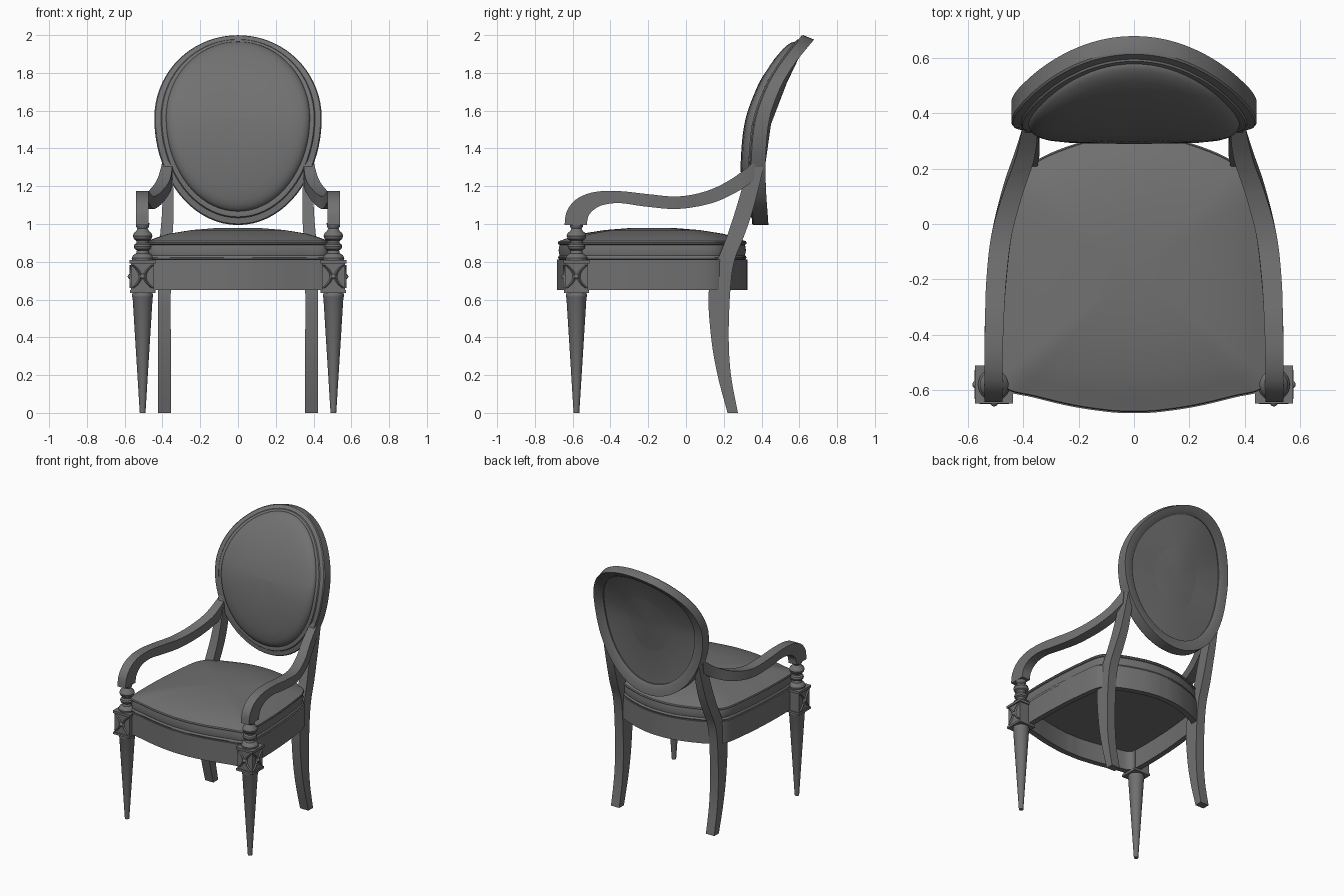
import bpy, bmesh, math
from mathutils import Vector

if "Cube" in bpy.data.objects:
    bpy.data.objects.remove(bpy.data.objects["Cube"])

grey = bpy.data.materials.new("neutral_grey")
grey.use_nodes = True
grey.diffuse_color = (0.165, 0.165, 0.165, 1)
grey.node_tree.nodes["Principled BSDF"].inputs["Base Color"].default_value = grey.diffuse_color


def finish(name, bm, angle=35):
    bmesh.ops.recalc_face_normals(bm, faces=bm.faces)
    mesh = bpy.data.meshes.new(name)
    bm.to_mesh(mesh)
    bm.free()
    mesh.materials.append(grey)
    ob = bpy.data.objects.new(name, mesh)
    bpy.context.collection.objects.link(ob)
    bpy.ops.object.select_all(action="DESELECT")
    ob.select_set(True)
    bpy.context.view_layer.objects.active = ob
    bpy.ops.object.shade_smooth_by_angle(angle=math.radians(angle))


def loft(name, rings, wrap=False):
    """Skin closed rings of points, joining the last ring to the first or capping both."""
    bm = bmesh.new()
    loops = [[bm.verts.new(p) for p in ring] for ring in rings]
    n = len(loops[0])
    pairs = list(zip(loops, loops[1:])) + ([(loops[-1], loops[0])] if wrap else [])
    for a, b in pairs:
        for i in range(n):
            j = (i + 1) % n
            bm.faces.new((a[i], a[j], b[j], b[i]))
    if not wrap:
        for loop in (loops[0], loops[-1]):
            hub = bm.verts.new(sum((v.co for v in loop), Vector()) / n)
            for i in range(n):
                bm.faces.new((loop[i], loop[(i + 1) % n], hub))
    finish(name, bm)


def smooth_path(pts, steps=6):
    """Catmull-Rom resampling of points with any number of coordinates."""
    out = []
    for i in range(len(pts) - 1):
        quad = [pts[max(i - 1, 0)], pts[i], pts[i + 1], pts[min(i + 2, len(pts) - 1)]]
        for k in range(steps):
            t = k / steps
            out.append(tuple(
                0.5 * (2 * b + (c - a) * t + (2 * a - 5 * b + 4 * c - d) * t * t
                       + (3 * b - a - 3 * c + d) * t ** 3)
                for a, b, c, d in zip(*quad)))
    return out + [tuple(pts[-1])]


def strip(name, stations, side):
    """Bar of rectangular section: x centre, half width, then (y, z) of both edges."""
    rings = []
    for x, w, y1, z1, y2, z2 in smooth_path(stations):
        rings.append([(side * (x - w), y1, z1), (side * (x + w), y1, z1),
                      (side * (x + w), y2, z2), (side * (x - w), y2, z2)])
    loft(name, rings)


def circle(cx, cy, r, z, n=28):
    return [(cx + r * math.cos(math.tau * i / n), cy + r * math.sin(math.tau * i / n), z)
            for i in range(n)]


def box(name, centre, size):
    x, y, z = centre
    sx, sy, sz = (s / 2 for s in size)
    loft(name, [[(x - sx, y - sy, h), (x + sx, y - sy, h),
                 (x + sx, y + sy, h), (x - sx, y + sy, h)] for h in (z - sz, z + sz)])


# Backrest: everything follows a curve that leans back towards the top
LEAN = smooth_path([(0.95, 0.39), (1.0, 0.39), (1.2, 0.377), (1.4, 0.38), (1.56, 0.4),
                    (1.7, 0.448), (1.8, 0.5), (1.9, 0.57), (1.99, 0.645)], 8)


def lean(z):
    """Depth and slope of the back at a height."""
    for (z0, y0), (z1, y1) in zip(LEAN, LEAN[1:]):
        slope = (y1 - y0) / (z1 - z0)
        if z <= z1:
            break
    return y0 + slope * (z - z0), slope


def egg(width, up, down, depth, n=72):
    ring = []
    for i in range(n):
        t = math.tau * i / n
        z = 1.56 + math.sin(t) * (up if math.sin(t) > 0 else down)
        y, slope = lean(z)
        # The thickness tilts with the slope
        ring.append((width * math.cos(t), y + depth * (1 - 0.3 * slope),
                     z - depth * 0.35 * slope))
    return ring


def frame_ring(f, depth):
    return egg(0.37 + 0.073 * f, 0.38 + 0.05 * f, 0.485 + 0.08 * f, depth)


frame_profile = [(0, 0.035), (0, -0.04), (0.12, -0.046), (0.45, -0.046), (0.52, -0.039),
                 (0.92, -0.039), (1, -0.032), (1, 0.045), (0.3, 0.045)]
loft("back_frame", [frame_ring(f, d) for f, d in frame_profile], wrap=True)

pad_profile = [(1.0, 0), (1.0, -0.045), (0.99, -0.055), (0.97, -0.064), (0.93, -0.073),
               (0.88, -0.079), (0.75, -0.085), (0.5, -0.088), (0.25, -0.088), (0.03, -0.088)]
loft("back_cushion", [egg(0.381 * s, 0.392 * s, 0.492 * s, d) for s, d in pad_profile])

# Rear panel fans from its rim to a single centre point
bm = bmesh.new()
rim = [bm.verts.new(p) for p in egg(0.375, 0.385, 0.49, 0.025)]
hub = bm.verts.new((0, 0.43, 1.53))
for i in range(len(rim)):
    bm.faces.new((rim[i], rim[(i + 1) % len(rim)], hub))
finish("back_panel", bm)

# Seat outline, from front centre round to rear centre, then mirrored
half = smooth_path([(0, -0.682), (0.08, -0.68), (0.22, -0.66), (0.36, -0.627), (0.47, -0.595),
                    (0.49, -0.5), (0.487, -0.25), (0.468, -0.02), (0.434, 0.16), (0.335, 0.24),
                    (0.18, 0.3), (0.07, 0.322), (0, 0.325)], 5)
outline = half + [(-x, y) for x, y in half[-2:0:-1]]


def seat_ring(s, z):
    return [(x * s, -0.18 + (y + 0.18) * s, z) for x, y in outline]


loft("seat_rail", [seat_ring(s, z) for s, z in
                   ((1, 0.65), (1, 0.812), (0.92, 0.812), (0.92, 0.65))], wrap=True)
seat_profile = [(0.95, 0.79), (0.97, 0.812), (0.985, 0.814), (0.99, 0.822), (0.985, 0.83),
                (0.975, 0.834), (0.985, 0.86), (0.975, 0.89), (0.987, 0.893), (0.992, 0.901),
                (0.985, 0.909), (0.965, 0.912), (0.88, 0.928), (0.75, 0.948), (0.5, 0.968),
                (0.25, 0.978), (0.02, 0.98)]
loft("seat_cushion", [seat_ring(s, z) for s, z in seat_profile])

# Turned profiles as (radius, height)
leg_profile = [(0.015, 0), (0.017, 0.03), (0.053, 0.61), (0.056, 0.616), (0.056, 0.626),
               (0.053, 0.632), (0.053, 0.64)]
post_profile = [(0.056, 0.805), (0.058, 0.82), (0.05, 0.835), (0.034, 0.845), (0.03, 0.86),
                (0.043, 0.868), (0.047, 0.88), (0.043, 0.892), (0.032, 0.9), (0.034, 0.912),
                (0.046, 0.92), (0.052, 0.937), (0.046, 0.953), (0.034, 0.962), (0.027, 0.975),
                (0.034, 0.985), (0.036, 1.005)]
arm_stations = [
    (0.507, 0.033, -0.643, 0.995, -0.525, 0.995), (0.507, 0.033, -0.63, 1.07, -0.515, 1.045),
    (0.507, 0.033, -0.575, 1.135, -0.475, 1.085), (0.507, 0.033, -0.48, 1.17, -0.42, 1.105),
    (0.504, 0.034, -0.35, 1.174, -0.34, 1.11), (0.497, 0.036, -0.2, 1.158, -0.21, 1.092),
    (0.478, 0.037, -0.04, 1.146, -0.04, 1.08), (0.437, 0.036, 0.11, 1.175, 0.135, 1.11),
    (0.393, 0.034, 0.24, 1.238, 0.27, 1.17), (0.372, 0.027, 0.37, 1.335, 0.36, 1.23)]
rear_stations = [
    (0.39, 0.034, 0.22, 0, 0.275, 0), (0.39, 0.034, 0.167, 0.2, 0.238, 0.2),
    (0.39, 0.034, 0.133, 0.4, 0.226, 0.4), (0.39, 0.034, 0.12, 0.64, 0.234, 0.64),
    (0.388, 0.034, 0.165, 0.8, 0.255, 0.8), (0.38, 0.033, 0.215, 0.93, 0.305, 0.93),
    (0.372, 0.031, 0.255, 1.05, 0.347, 1.05), (0.37, 0.027, 0.3, 1.2, 0.387, 1.2),
    (0.372, 0.02, 0.34, 1.34, 0.418, 1.34)]


def carving(name, centre, normal):
    """Bead with two curved leaves on one face of a leg block."""
    out = Vector(normal)
    across = Vector((-out.y, out.x, 0))
    for s in (-1, 1):
        rings = []
        for i in range(13):
            t = i / 6 - 1
            mid = centre + across * s * (0.012 + 0.04 * t * t) + Vector((0, 0, 0.06 * t))
            w = across * 0.008
            rings.append([mid - w, mid + out * 0.009, mid + w])
        loft(name + "_leaf", rings)
    bm = bmesh.new()
    bmesh.ops.create_uvsphere(bm, u_segments=12, v_segments=8, radius=0.014)
    bmesh.ops.translate(bm, vec=centre + out * 0.004, verts=bm.verts)
    finish(name + "_bead", bm)


# Legs, posts, carved blocks and arms on both sides
for side, label in ((1, "left"), (-1, "right")):
    cx, cy = side * 0.505, -0.58
    loft(label + "_front_leg", [circle(cx, cy, r, z) for r, z in leg_profile])
    loft(label + "_arm_post", [circle(cx, cy, r, z) for r, z in post_profile])
    box(label + "_leg_block", (cx, cy, 0.725), (0.122, 0.122, 0.16))
    box(label + "_block_base", (cx, cy, 0.642), (0.134, 0.134, 0.016))
    box(label + "_block_cap", (cx, cy, 0.8), (0.138, 0.138, 0.018))
    for face, n in (("front", (0, -1, 0)), ("outer", (side, 0, 0))):
        carving(label + "_" + face + "_carving",
                Vector((cx, cy, 0.722)) + Vector(n) * 0.061, n)
    strip(label + "_armrest", arm_stations, side)
    strip(label + "_rear_leg", rear_stations, side)
